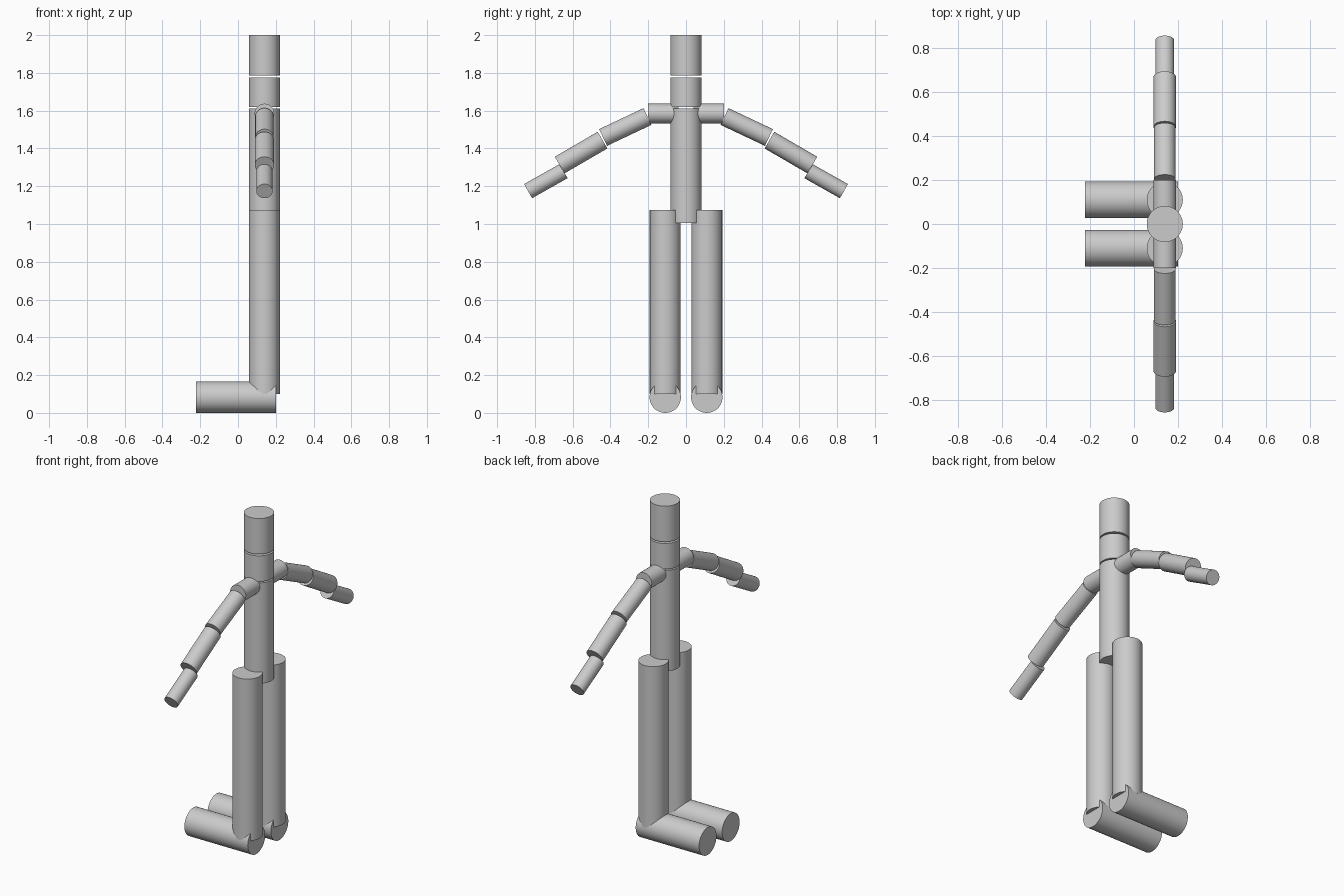
import bpy
from math import radians
from mathutils import Vector

cube = bpy.data.objects.get("Cube")
if cube:
    bpy.data.objects.remove(cube, do_unlink=True)

grey = bpy.data.materials.new("light grey")
grey.use_nodes = True
grey.diffuse_color = (0.6, 0.6, 0.6, 1)
grey.node_tree.nodes["Principled BSDF"].inputs["Base Color"].default_value = (0.6, 0.6, 0.6, 1)

BODY_X = 0.14
BODY_R = 0.082


def rod(name, start, end, radius):
    """Capped cylinder running from start to end."""
    start, end = Vector(start), Vector(end)
    axis = end - start
    bpy.ops.mesh.primitive_cylinder_add(
        vertices=64, radius=radius, depth=axis.length, location=(start + end) / 2,
        rotation=axis.to_track_quat("Z", "Y").to_euler())
    obj = bpy.context.object
    obj.name = name
    obj.data.materials.append(grey)
    bpy.ops.object.shade_smooth_by_angle(angle=radians(30))
    return obj


# Stacked trunk, bottom to top
for name, low, high in (("pelvis", 1.005, 1.15), ("abdomen", 1.15, 1.30),
                        ("chest", 1.30, 1.612), ("neck", 1.62, 1.775),
                        ("head", 1.785, 2.0)):
    rod(name, (BODY_X, 0, low), (BODY_X, 0, high), BODY_R)

# Arm pieces: inner y, z, outer y, z, radius
arm = (("shoulder", 0.04, 1.585, 0.20, 1.585, 0.052),
       ("upper_arm", 0.204, 1.569, 0.439, 1.458, 0.049),
       ("forearm", 0.442, 1.444, 0.669, 1.312, 0.051),
       ("hand", 0.648, 1.28, 0.836, 1.174, 0.043))

# The limbs are mirrored across y
for side, s in (("near", -1), ("far", 1)):
    for name, y0, z0, y1, z1, r in arm:
        rod(f"{side}_{name}", (BODY_X, s * y0, z0), (BODY_X, s * y1, z1), r)
    y = s * 0.11
    rod(f"{side}_thigh", (BODY_X, y, 0.535), (BODY_X, y, 1.075), BODY_R)
    rod(f"{side}_shin", (BODY_X, y, 0.10), (BODY_X, y, 0.535), BODY_R)
    rod(f"{side}_foot", (-0.222, y, 0.083), (0.20, y, 0.083), 0.083)
